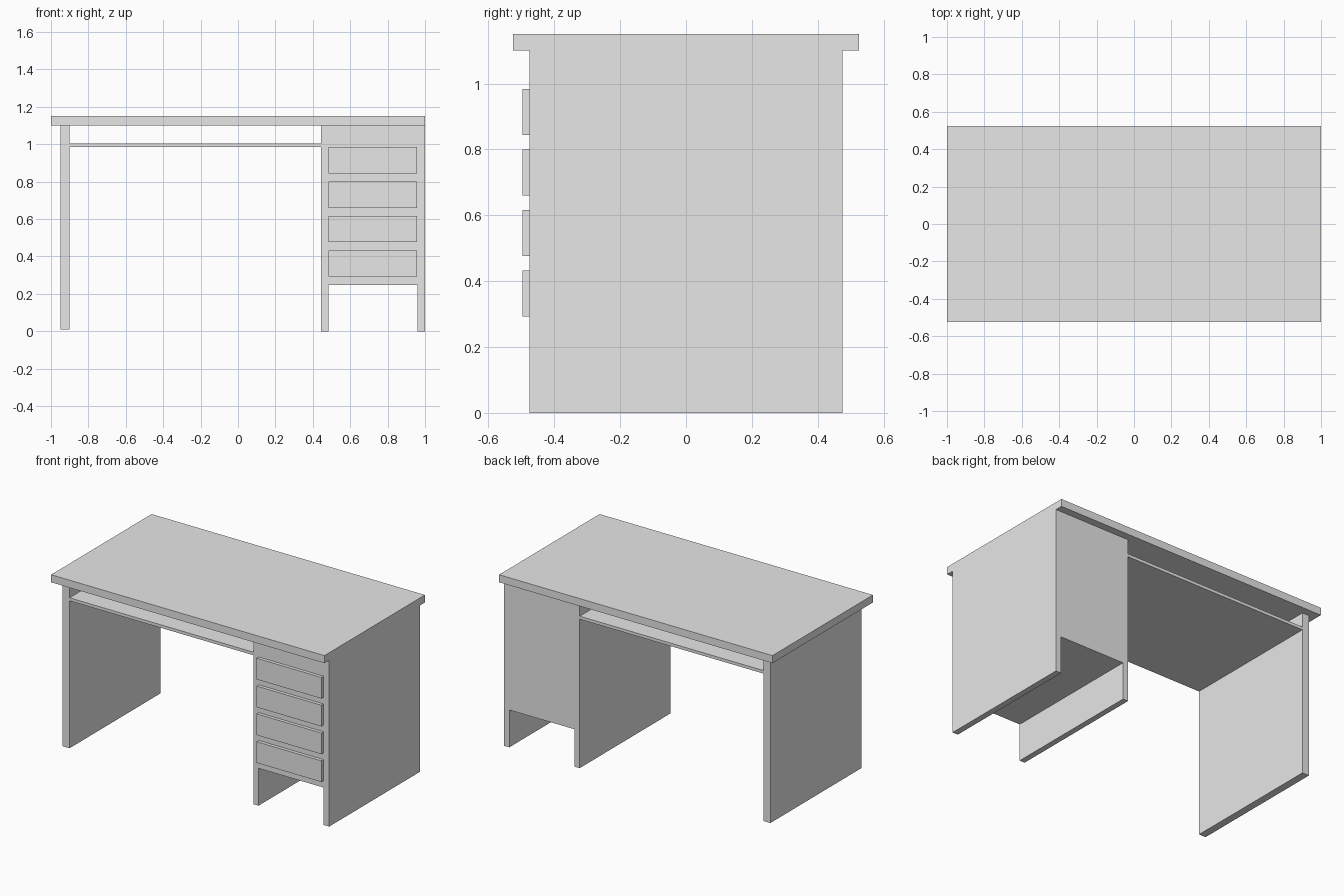
import bpy
import bmesh

cube = bpy.data.objects.get("Cube")
if cube:
    bpy.data.objects.remove(cube, do_unlink=True)

# Single plain grey finish
grey = bpy.data.materials.new("plain_grey")
grey.use_nodes = True
grey.diffuse_color = (0.8, 0.8, 0.8, 1)
grey.node_tree.nodes["Principled BSDF"].inputs["Base Color"].default_value = (0.8, 0.8, 0.8, 1)


def extrude_profile(name, outline, y_front, y_back):
    """Extrude an (x, z) outline from y_front to y_back."""
    bm = bmesh.new()
    face = bm.faces.new([bm.verts.new((x, y_front, z)) for x, z in outline])
    result = bmesh.ops.extrude_face_region(bm, geom=[face])
    verts = [v for v in result["geom"] if isinstance(v, bmesh.types.BMVert)]
    bmesh.ops.translate(bm, verts=verts, vec=(0, y_back - y_front, 0))
    bmesh.ops.recalc_face_normals(bm, faces=bm.faces)
    mesh = bpy.data.meshes.new(name)
    bm.to_mesh(mesh)
    bm.free()
    mesh.materials.append(grey)
    obj = bpy.data.objects.new(name, mesh)
    bpy.context.collection.objects.link(obj)
    return obj


def box(name, x0, x1, y0, y1, z0, z1):
    return extrude_profile(name, [(x0, z0), (x1, z0), (x1, z1), (x0, z1)], y0, y1)


DEPTH = 0.475      # half depth of the base
UNDERSIDE = 1.10   # underside of the desktop

# Desktop, side panel and shelf under the top
box("desktop", -1, 1, -0.525, 0.525, UNDERSIDE, 1.15)
box("side_panel", -0.95, -0.90, -DEPTH, DEPTH, 0.01, UNDERSIDE)
box("under_shelf", -0.90, 0.445, -DEPTH, DEPTH, 0.985, 1.005)

# Drawer cabinet whose side walls run down to the floor
cabinet = [(0.445, 0), (0.483, 0), (0.483, 0.247), (0.96, 0.247),
           (0.96, 0), (1, 0), (1, UNDERSIDE), (0.445, UNDERSIDE)]
extrude_profile("drawer_cabinet", cabinet, -DEPTH, DEPTH)

# Four raised drawer fronts
for i in range(4):
    bottom = 0.292 + i * 0.184
    box(f"drawer_front_{i + 1}", 0.485, 0.958, -0.497, -DEPTH, bottom, bottom + 0.14)
